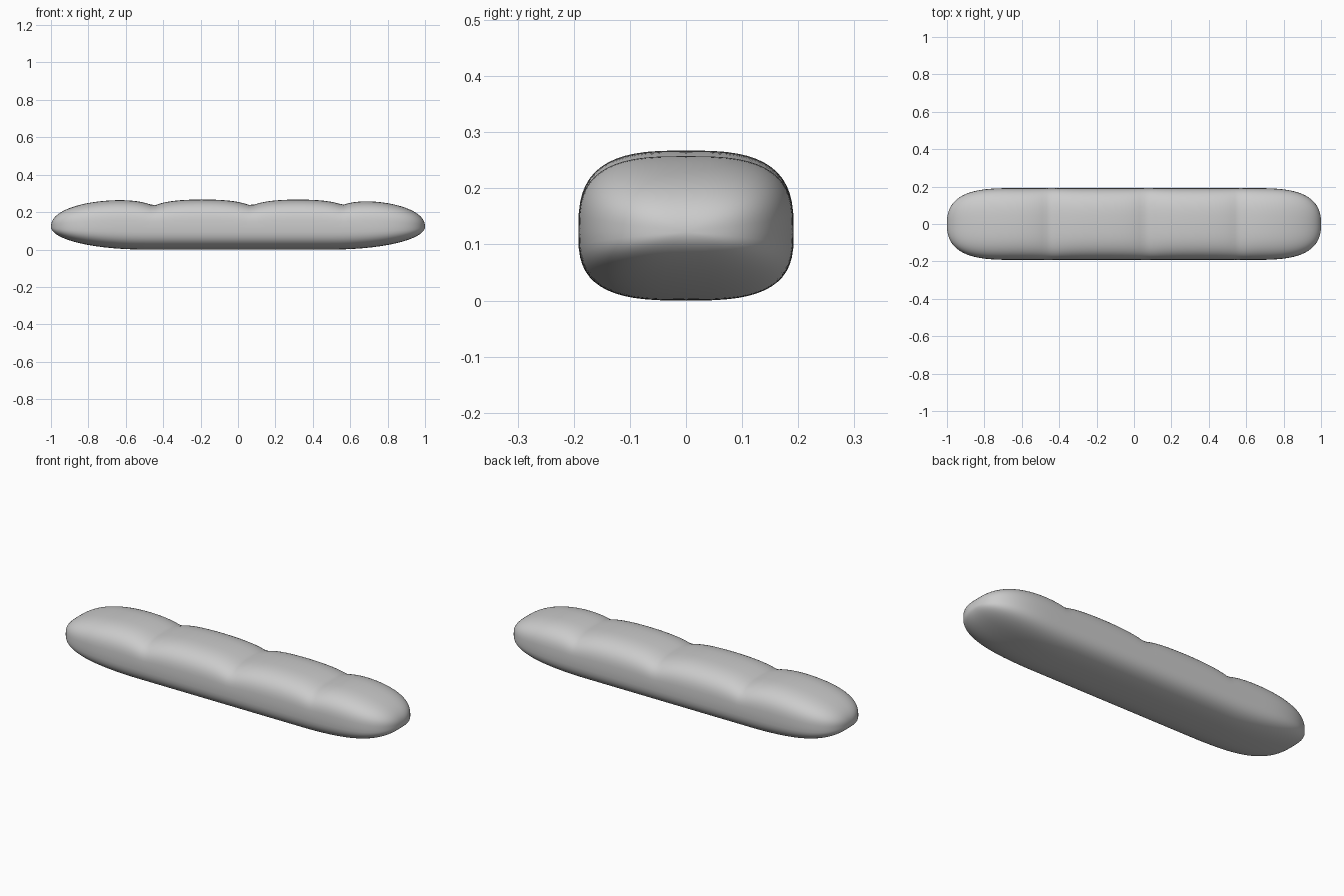
import bpy, bmesh, math

if "Cube" in bpy.data.objects:
    bpy.data.objects.remove(bpy.data.objects["Cube"])

RINGS, SIDES = 110, 56
MID = 0.125
GROOVES = ((-0.45, 0.037), (0.07, 0.037), (0.56, 0.032))


def taper(x, start, a, b):
    # 1 along the middle, rounding down to 0 at the tip
    t = min(1.0, max(0.0, (abs(x) - start) / (1 - start)))
    return max(0.0, 1 - t ** a) ** (1 / b)


def power(v, e):
    return math.copysign(abs(v) ** e, v)


def top_height(x):
    # Puffed crust with scored dips
    dip = sum(d * math.exp(-abs(x - g) / 0.085) for g, d in GROOVES)
    return (0.149 - dip) * taper(x, 0.5, 2.4, 2.2)


# Loaf: rounded box sections lofted along x, closed at two tips
bm = bmesh.new()
rings = []
for i in range(1, RINGS):
    x = -math.cos(math.pi * i / RINGS)
    w = 0.192 * taper(x, 0.6, 3.5, 2.5)
    up = top_height(x)
    down = 0.122 * taper(x, 0.5, 2, 2)
    ring = []
    for j in range(SIDES):
        a = 2 * math.pi * j / SIDES
        y = w * power(math.cos(a), 2 / 3)
        s = power(math.sin(a), 2 / 3)
        ring.append(bm.verts.new((x, y, MID + s * (up if s > 0 else down))))
    rings.append(ring)
for r0, r1 in zip(rings, rings[1:]):
    for j in range(SIDES):
        k = (j + 1) % SIDES
        bm.faces.new((r0[j], r0[k], r1[k], r1[j]))
for x, ring in ((-1, rings[0]), (1, rings[-1])):
    tip = bm.verts.new((x, 0, MID))
    for j in range(SIDES):
        bm.faces.new((tip, ring[j], ring[(j + 1) % SIDES]))
bmesh.ops.recalc_face_normals(bm, faces=bm.faces)
# Rest the underside on the ground
bmesh.ops.translate(bm, verts=bm.verts, vec=(0, 0, -min(v.co.z for v in bm.verts)))
mesh = bpy.data.meshes.new("bread_loaf")
bm.to_mesh(mesh)
bm.free()
for p in mesh.polygons:
    p.use_smooth = True
loaf = bpy.data.objects.new("bread_loaf", mesh)
bpy.context.collection.objects.link(loaf)
